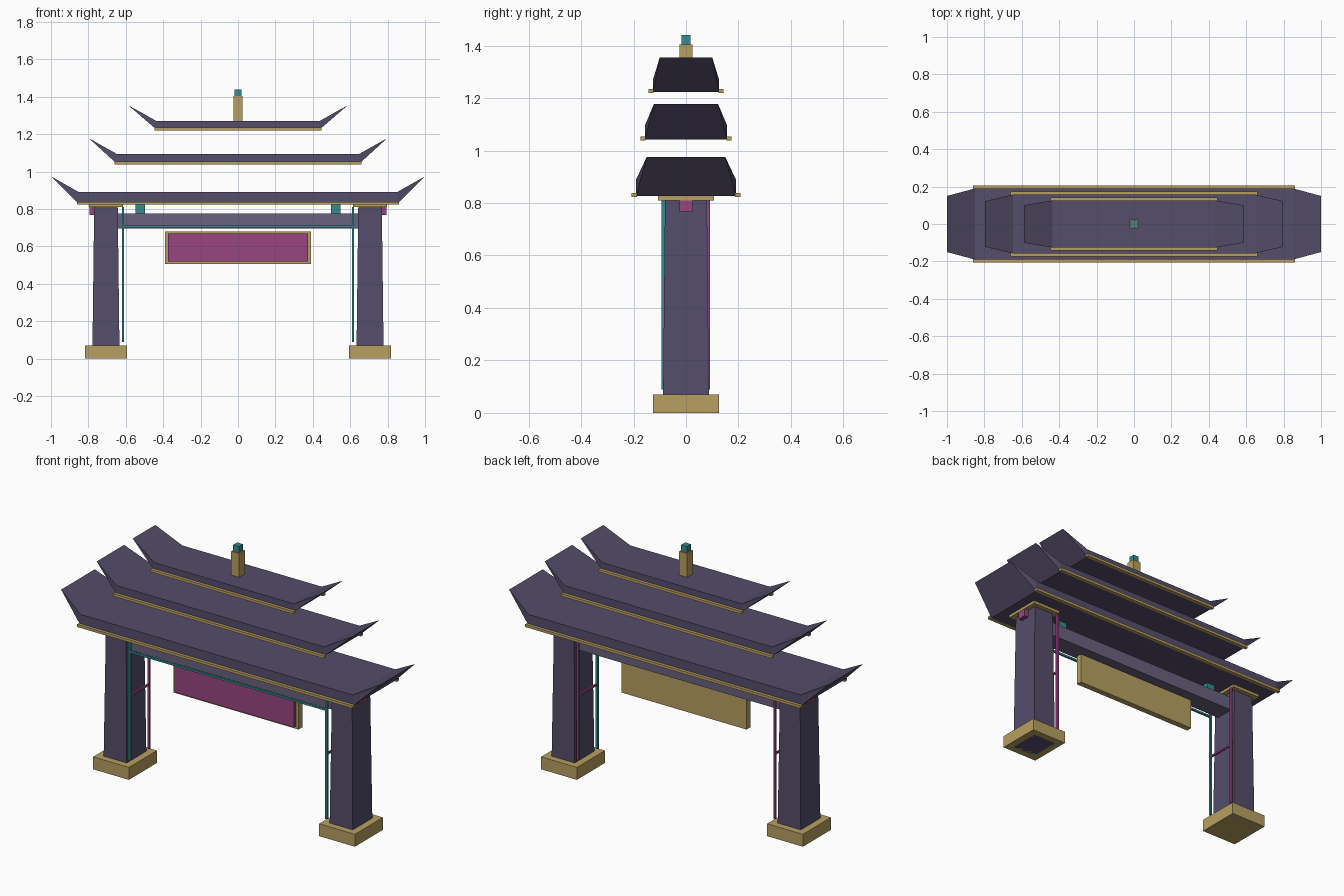
import bpy

if "Cube" in bpy.data.objects:
    bpy.data.objects.remove(bpy.data.objects["Cube"])


def material(name, rgb):
    m = bpy.data.materials.new(name)
    m.diffuse_color = (*rgb, 1)
    m.use_nodes = True
    m.node_tree.nodes["Principled BSDF"].inputs["Base Color"].default_value = m.diffuse_color
    return m


PURPLE = material("dark_purple", (0.09, 0.075, 0.145))
LILAC = material("light_purple", (0.14, 0.12, 0.21))
GOLD = material("gold", (0.48, 0.35, 0.12))
TEAL = material("teal", (0.035, 0.26, 0.28))
PINK = material("magenta", (0.31, 0.06, 0.22))


def mesh(name, verts, faces, mat):
    me = bpy.data.meshes.new(name)
    me.from_pydata(verts, [], faces)
    me.materials.append(mat)
    ob = bpy.data.objects.new(name, me)
    bpy.context.collection.objects.link(ob)
    return ob


def frustum(name, cx, cy, z0, z1, bottom, top, mat):
    """Four-sided block; bottom and top are (half x, half y)."""
    corners = ((-1, -1), (1, -1), (1, 1), (-1, 1))
    verts = [(cx + sx * h[0], cy + sy * h[1], z)
             for z, h in ((z0, bottom), (z1, top)) for sx, sy in corners]
    faces = [(3, 2, 1, 0), (4, 5, 6, 7)]
    faces += [(i, (i + 1) % 4, (i + 1) % 4 + 4, i + 4) for i in range(4)]
    return mesh(name, verts, faces, mat)


def box(name, x, y, z, mat):
    """Box from (min, max) ranges."""
    h = ((x[1] - x[0]) / 2, (y[1] - y[0]) / 2)
    return frustum(name, sum(x) / 2, sum(y) / 2, z[0], z[1], h, h, mat)


def roof(name, hx, hy, z0, z1, tip_x, tip_y, tip_z):
    """Slab whose ends sweep up to a sharp edge."""
    verts = []
    for s in (-1, 1):
        verts += [(s * hx, -hy, z0), (s * hx, hy, z0),
                  (s * hx, hy, z1), (s * hx, -hy, z1),
                  (s * tip_x, -tip_y, tip_z), (s * tip_x, tip_y, tip_z)]
    faces = [(0, 1, 7, 6), (2, 3, 9, 8), (3, 0, 6, 9), (1, 2, 8, 7)]
    # upturned ends
    left = [(1, 0, 4, 5), (3, 2, 5, 4), (0, 3, 4), (2, 1, 5)]
    faces += left + [tuple(i + 6 for i in reversed(f)) for f in left]
    mesh(name, verts, faces, PURPLE)
    # gold eave trims
    for s, side in ((-1, "front"), (1, "back")):
        y = sorted((s * (hy - 0.003), s * (hy + 0.017)))
        box(f"{name}_{side}_trim", (-hx - 0.011, hx + 0.011), y,
            (z0 - 0.004, z0 + 0.011), GOLD)


# Three stacked roofs
roof("lower_roof", 0.85, 0.19, 0.827, 0.89, 1.0, 0.15, 0.975)
roof("middle_roof", 0.648, 0.157, 1.042, 1.095, 0.797, 0.122, 1.178)
roof("upper_roof", 0.435, 0.126, 1.224, 1.27, 0.587, 0.10, 1.355)

# Pillars with their bases, caps, brackets and light tubes
for s, side in ((-1, "left"), (1, "right")):
    def span(a, b):
        return sorted((s * a, s * b))

    box(f"{side}_base", span(0.594, 0.818), (-0.125, 0.125), (0, 0.07), GOLD)
    frustum(f"{side}_pillar", s * 0.706, 0, 0, 0.812,
            (0.073, 0.088), (0.063, 0.08), PURPLE)
    box(f"{side}_cap", span(0.616, 0.796), (-0.106, 0.106), (0.81, 0.826), GOLD)
    box(f"{side}_end_bracket", span(0.745, 0.795), (-0.025, 0.025),
        (0.767, 0.814), PINK)
    box(f"{side}_beam_block", span(0.498, 0.548), (-0.025, 0.025),
        (0.774, 0.83), TEAL)
    box(f"{side}_front_tube", span(0.609, 0.621), (-0.093, -0.081),
        (0.09, 0.81), TEAL)
    box(f"{side}_back_tube", span(0.609, 0.621), (0.079, 0.091),
        (0.09, 0.81), PINK)
    box(f"{side}_cross_tube", span(0.610, 0.620), (-0.085, 0.085),
        (0.45, 0.46), PINK)

# Cross beam and its front light tube
box("cross_beam", (-0.66, 0.66), (-0.055, 0.055), (0.696, 0.775), LILAC)
box("beam_tube", (-0.62, 0.62), (-0.093, -0.082), (0.70, 0.711), TEAL)

# Hanging sign board
box("sign_frame", (-0.39, 0.39), (-0.017, 0.017), (0.506, 0.681), GOLD)
box("sign_panel", (-0.373, 0.373), (-0.035, -0.015), (0.52, 0.668), PINK)

# Ridge finial
box("finial_post", (-0.025, 0.025), (-0.025, 0.025), (1.265, 1.404), GOLD)
box("finial_light", (-0.018, 0.018), (-0.018, 0.018), (1.40, 1.44), TEAL)
